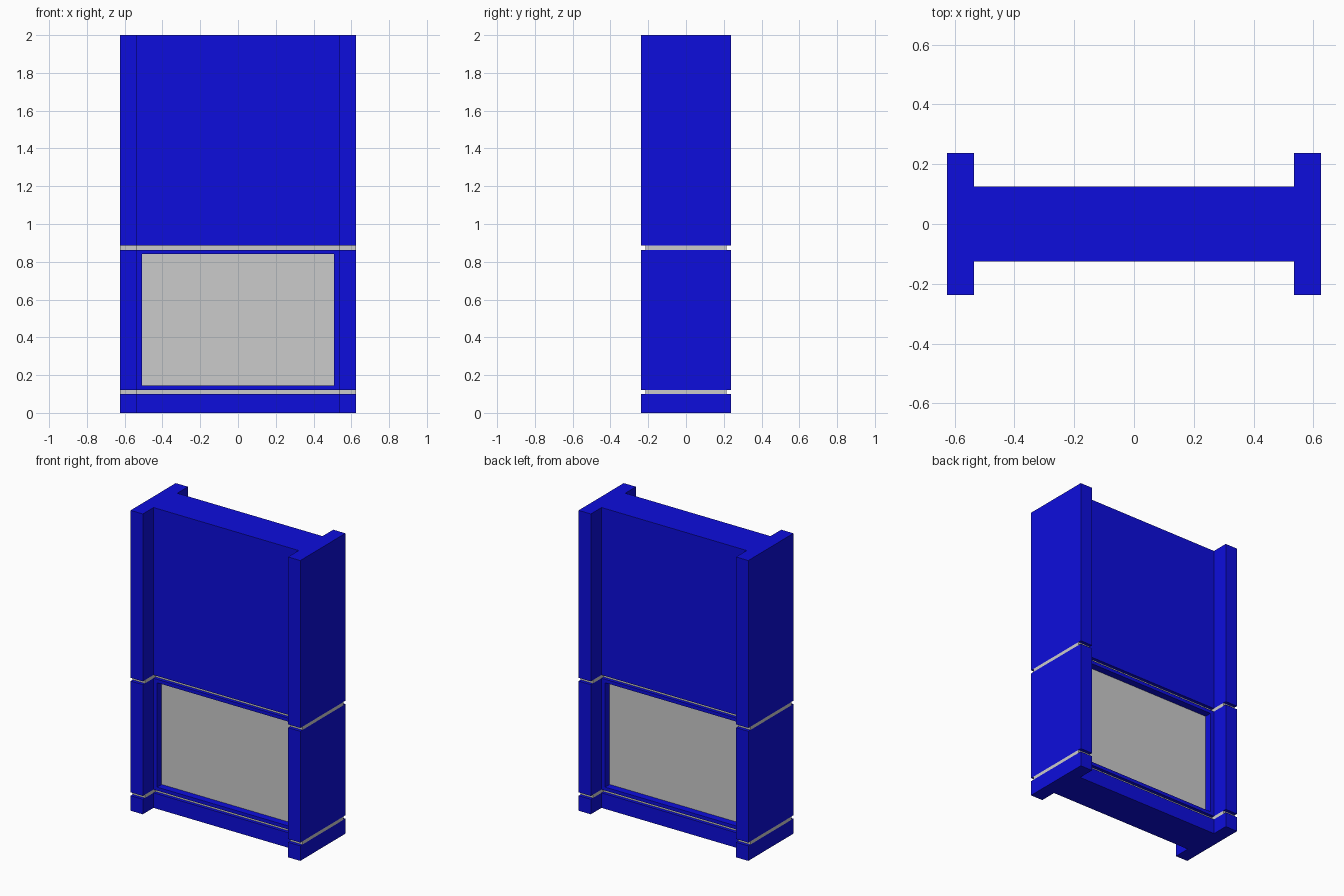
import bpy, bmesh

if "Cube" in bpy.data.objects:
    bpy.data.objects.remove(bpy.data.objects["Cube"])

blue = bpy.data.materials.new("blue_paint")
blue.diffuse_color = (0.004, 0.004, 0.72, 1)
blue.use_nodes = True
blue.node_tree.nodes["Principled BSDF"].inputs["Base Color"].default_value = blue.diffuse_color


def finish(name, bm, mat=None):
    bmesh.ops.recalc_face_normals(bm, faces=bm.faces)
    mesh = bpy.data.meshes.new(name)
    bm.to_mesh(mesh)
    bm.free()
    obj = bpy.data.objects.new(name, mesh)
    bpy.context.collection.objects.link(obj)
    if mat:
        mesh.materials.append(mat)
    return obj


def h_prism(name, z0, z1, inset=0.0, mat=None):
    """H-shaped plan extruded upward; inset pulls the front and back faces in."""
    xo, xi = 0.625, 0.535
    yo, yi = 0.2375 - inset, 0.125 - inset
    quarter = [(xo, yo), (xi, yo), (xi, yi)]
    half = quarter + [(-x, y) for x, y in reversed(quarter)]
    outline = half + [(x, -y) for x, y in reversed(half)]
    bm = bmesh.new()
    face = bm.faces.new([bm.verts.new((x, y, z0)) for x, y in outline])
    ext = bmesh.ops.extrude_face_region(bm, geom=[face])
    verts = [v for v in ext["geom"] if isinstance(v, bmesh.types.BMVert)]
    bmesh.ops.translate(bm, verts=verts, vec=(0, 0, z1 - z0))
    return finish(name, bm, mat)


def box(name, size, center, mat=None):
    bm = bmesh.new()
    bmesh.ops.create_cube(bm, size=1)
    bmesh.ops.scale(bm, vec=size, verts=bm.verts)
    bmesh.ops.translate(bm, vec=center, verts=bm.verts)
    return finish(name, bm, mat)


# Three blue wall sections
h_prism("base_section", 0.0, 0.10, mat=blue)
middle = h_prism("window_section", 0.122, 0.863, mat=blue)
h_prism("upper_section", 0.885, 2.0, mat=blue)

# Recessed grey seams between the sections
h_prism("lower_seam", 0.10, 0.122, inset=0.022)
h_prism("upper_seam", 0.863, 0.885, inset=0.022)

# Window opening through the middle section
cutter = box("window_cutter", (1.016, 0.6, 0.695), (0, 0, 0.4925))
cutter.hide_render = True
mod = middle.modifiers.new("opening", "BOOLEAN")
mod.operation = "DIFFERENCE"
mod.solver = "EXACT"
mod.object = cutter
bpy.context.view_layer.objects.active = middle
bpy.ops.object.modifier_apply(modifier=mod.name)
bpy.data.objects.remove(cutter)

# Recessed grey panel filling the opening
box("window_panel", (1.016, 0.155, 0.695), (0, 0, 0.4925))
